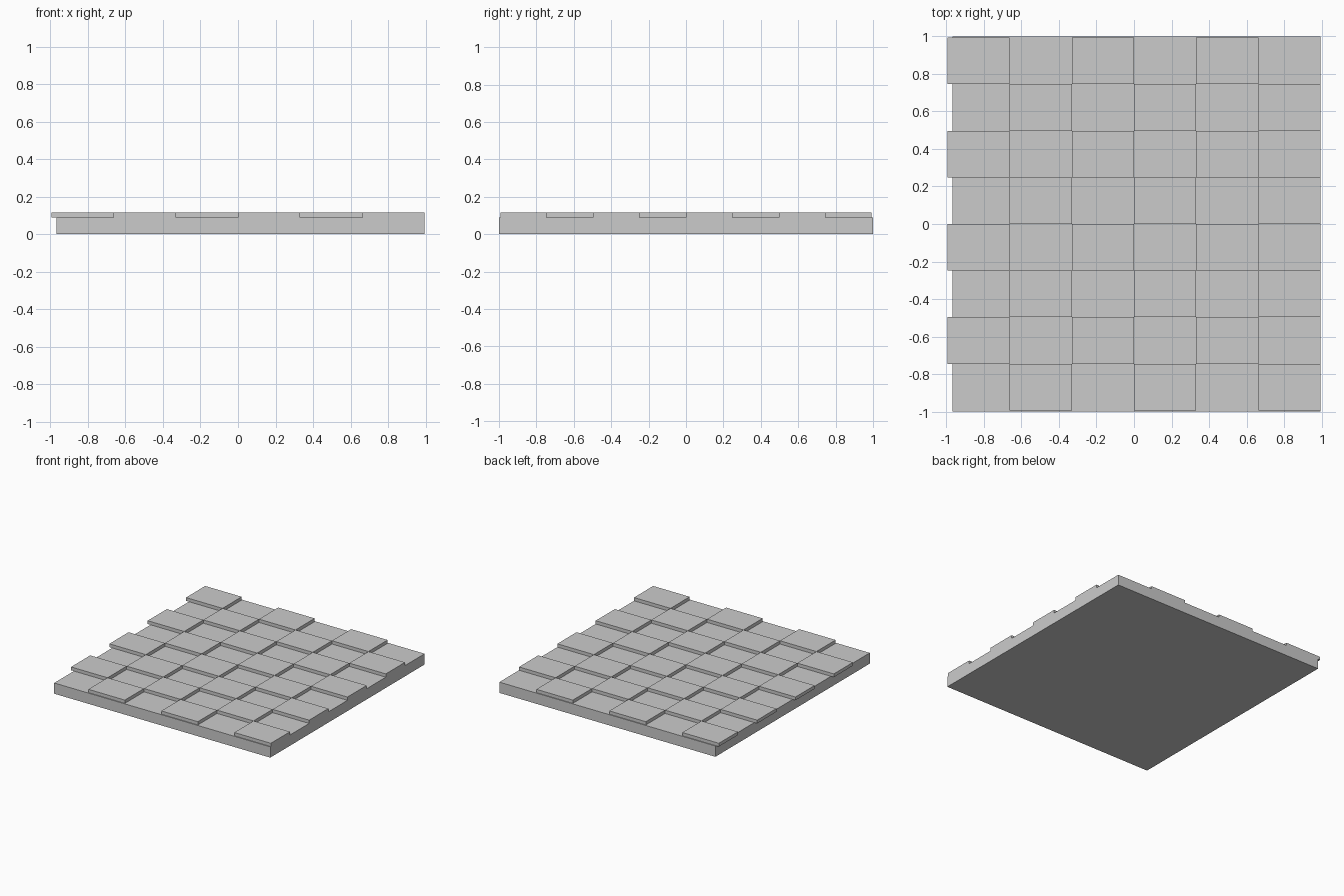
import bpy, bmesh
from mathutils import Vector

if "Cube" in bpy.data.objects:
    bpy.data.objects.remove(bpy.data.objects["Cube"])


def add_box(bm, lo, hi):
    lo, hi = Vector(lo), Vector(hi)
    verts = bmesh.ops.create_cube(bm, size=1)["verts"]
    bmesh.ops.scale(bm, vec=hi - lo, verts=verts)
    bmesh.ops.translate(bm, vec=(lo + hi) / 2, verts=verts)


def finish(bm, name):
    mesh = bpy.data.meshes.new(name)
    bm.to_mesh(mesh)
    bm.free()
    bpy.context.collection.objects.link(bpy.data.objects.new(name, mesh))


HX, HY = 0.993, 0.993          # half extents of the tile grid
COLS, ROWS = 6, 8
DX, DY = 2 * HX / COLS, 2 * HY / ROWS
BASE_TOP, TILE_TOP = 0.088, 0.115

# Base slab, slightly short on the left so the tiles overhang
bm = bmesh.new()
add_box(bm, (-0.967, -1, 0), (HX, 1, BASE_TOP))
finish(bm, "base_slab")

# Raised tiles in a checker pattern
bm = bmesh.new()
for i in range(COLS):
    for j in range(ROWS):
        if (i + j) % 2:
            x, y = -HX + i * DX, -HY + j * DY
            add_box(bm, (x, y, BASE_TOP), (x + DX, y + DY, TILE_TOP))
finish(bm, "checker_tiles")
